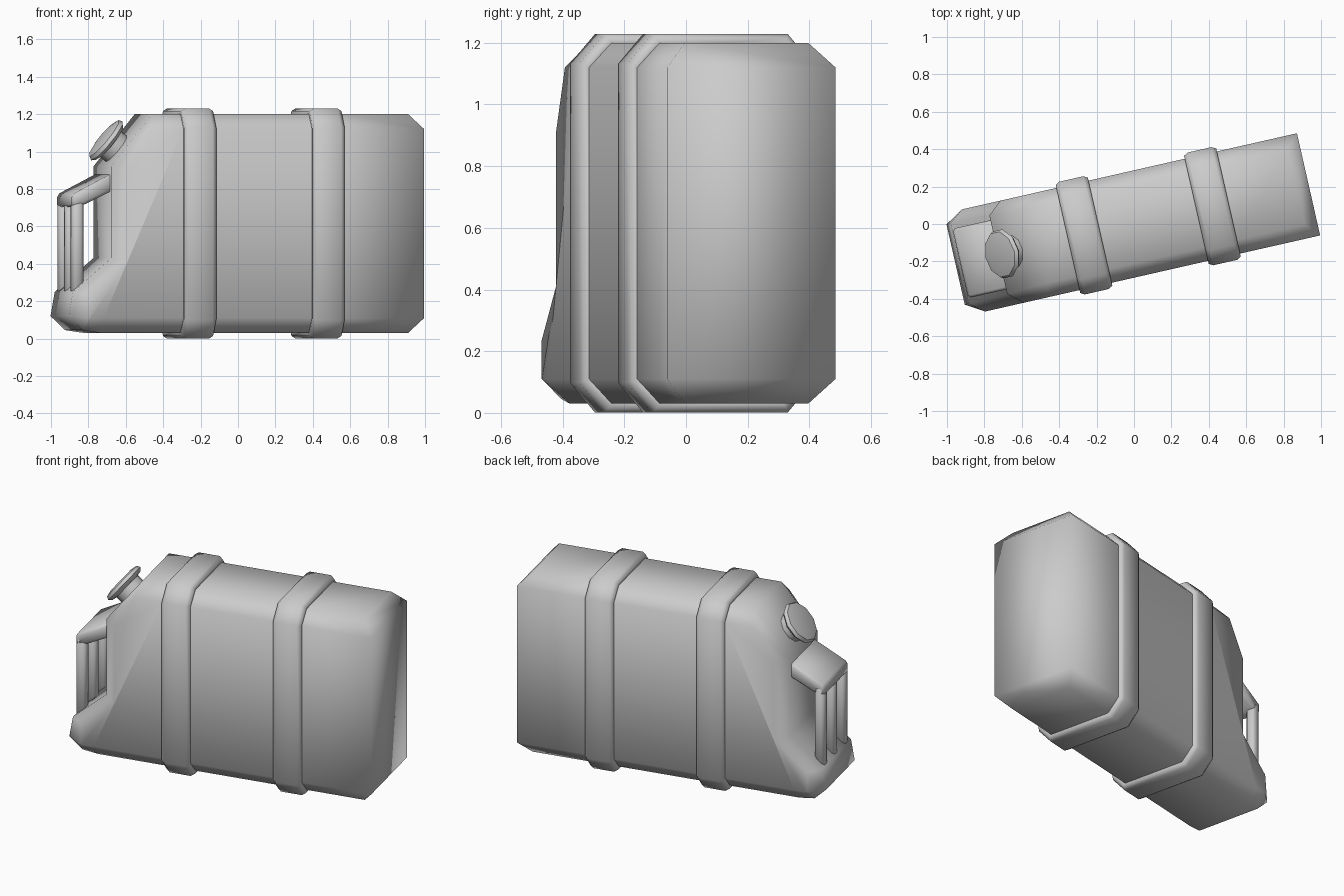
import bpy, bmesh, math
from mathutils import Matrix, Vector

if "Cube" in bpy.data.objects:
    bpy.data.objects.remove(bpy.data.objects["Cube"])

TURN = Matrix.Rotation(math.radians(12.8), 4, 'Z')   # whole can is turned on its stand
V = 0.28                                             # half thickness of the can


def finish(name, bm, angle=None):
    bmesh.ops.remove_doubles(bm, verts=bm.verts, dist=1e-4)
    bmesh.ops.recalc_face_normals(bm, faces=bm.faces)
    bm.transform(TURN)
    me = bpy.data.meshes.new(name)
    bm.to_mesh(me)
    bm.free()
    ob = bpy.data.objects.new(name, me)
    bpy.context.collection.objects.link(ob)
    me.shade_smooth()
    if angle:
        bpy.context.view_layer.objects.active = ob
        ob.select_set(True)
        bpy.ops.object.shade_smooth_by_angle(angle=math.radians(angle))
        ob.select_set(False)
    return ob


def skin(bm, rings, close=False):
    """Join equal-length closed rings of points with quads."""
    vr = [[bm.verts.new(p) for p in r] for r in rings]
    n = len(vr[0])
    pairs = list(zip(vr, vr[1:])) + ([(vr[-1], vr[0])] if close else [])
    for a, b in pairs:
        for i in range(n):
            j = (i + 1) % n
            bm.faces.new((a[i], a[j], b[j], b[i]))
    return vr


def prism(name, profile, v0, v1, bevel):
    """Extrude a side profile (u, z) across the thickness, with bevelled edges."""
    bm = bmesh.new()
    vr = skin(bm, [[(u, v, z) for u, z in profile] for v in (v0, v1)])
    for r in vr:
        bm.faces.new(r)
    bmesh.ops.bevel(bm, geom=bm.edges[:], offset=bevel, segments=1, affect='EDGES')
    return finish(name, bm, 50)


# Can body: side outline (su, sz) at full thickness, rim outline (ru, rz) at half width rv
PAIRS = [
    ((0.957, 0.11), (0.886, 0.03), 0.205),
    ((0.957, 0.11), (0.957, 0.11), V),
    ((0.957, 1.12), (0.957, 1.12), V),
    ((0.957, 1.12), (0.886, 1.20), 0.205),
    ((-0.54, 1.12), (-0.52, 1.20), 0.205),
    ((-0.67, 0.91), (-0.744, 0.92), 0.215),
    ((-0.67, 0.41), (-0.744, 0.43), 0.215),
    ((-0.88, 0.235), (-0.955, 0.25), 0.22),
    ((-0.88, 0.11), (-0.978, 0.12), 0.22),
    ((-0.87, 0.11), (-0.90, 0.045), 0.21),
    ((-0.80, 0.11), (-0.80, 0.03), 0.205),
]
STRAPS = ((-0.362, -0.186), (0.342, 0.518))
bm = bmesh.new()
cache = {}


def vert(u, v, z):
    key = (round(u, 4), round(v, 4), round(z, 4))
    if key not in cache:
        cache[key] = bm.verts.new(key)
    return cache[key]


def face(pts):
    vs = list(dict.fromkeys(vert(*p) for p in pts))
    if len(vs) > 2:
        bm.faces.new(vs)


for (s1, r1, w1), (s2, r2, w2) in zip(PAIRS, PAIRS[1:] + PAIRS[:1]):
    face([(r1[0], w1, r1[1]), (r2[0], w2, r2[1]), (r2[0], -w2, r2[1]), (r1[0], -w1, r1[1])])
    for k in (-1, 1):
        face([(s1[0], k * V, s1[1]), (s2[0], k * V, s2[1]),
              (r2[0], k * w2, r2[1]), (r1[0], k * w1, r1[1])])
for k in (-1, 1):
    face([(s[0], k * V, s[1]) for s, r, w in PAIRS])
for u in STRAPS[0] + STRAPS[1]:      # edge loops under the straps
    bmesh.ops.bisect_plane(bm, geom=bm.verts[:] + bm.edges[:] + bm.faces[:],
                           plane_co=(u, 0, 0), plane_no=(1, 0, 0))
finish("can_body", bm)


# Straps: octagonal bands with softened edges
def octagon(u, d):
    a, b = V + d, 0.205 + 0.7 * d
    lo, hi, l2, h2 = 0.03 - d, 1.20 + d, 0.11 - 0.4 * d, 1.12 + 0.4 * d
    return [(u, -b, lo), (u, b, lo), (u, a, l2), (u, a, h2),
            (u, b, hi), (u, -b, hi), (u, -a, h2), (u, -a, l2)]


for name, (u0, u1) in zip(("left_strap", "right_strap"), STRAPS):
    bm = bmesh.new()
    skin(bm, [octagon(u0, -0.015), octagon(u0, 0.016), octagon(u0 + 0.022, 0.029),
              octagon(u1 - 0.022, 0.029), octagon(u1, 0.016), octagon(u1, -0.015)], close=True)
    finish(name, bm)

# Filler cap: lathed profile standing on the sloped shoulder
axis = Vector((-0.777, 0, 0.63))
side = Vector((0.63, 0, 0.777))
base = Vector((-0.667, 0, 1.015))
bm = bmesh.new()
rings = []
for r, d in ((0.09, -0.03), (0.09, 0.045), (0.118, 0.05), (0.135, 0.068),
             (0.125, 0.088), (0.085, 0.097)):
    ring = []
    for i in range(10):
        t = math.tau * i / 10
        ring.append(base + axis * d + side * r * math.cos(t) + Vector((0, r * math.sin(t), 0)))
    rings.append(ring)
vr = skin(bm, rings)
bm.faces.new(vr[0])
bm.faces.new(vr[-1])
finish("filler_cap", bm, 50)

# Handle: sloping top plate and three upright bars
prism("handle_top", [(-0.952, 0.77), (-0.73, 0.885), (-0.73, 0.79), (-0.885, 0.715), (-0.952, 0.70)],
      -0.19, 0.19, 0.014)
for name, v in (("front_bar", -0.16), ("middle_bar", 0.0), ("back_bar", 0.16)):
    prism("handle_" + name, [(-0.95, 0.24), (-0.95, 0.76), (-0.888, 0.76), (-0.888, 0.24)],
          v - 0.03, v + 0.03, 0.014)
